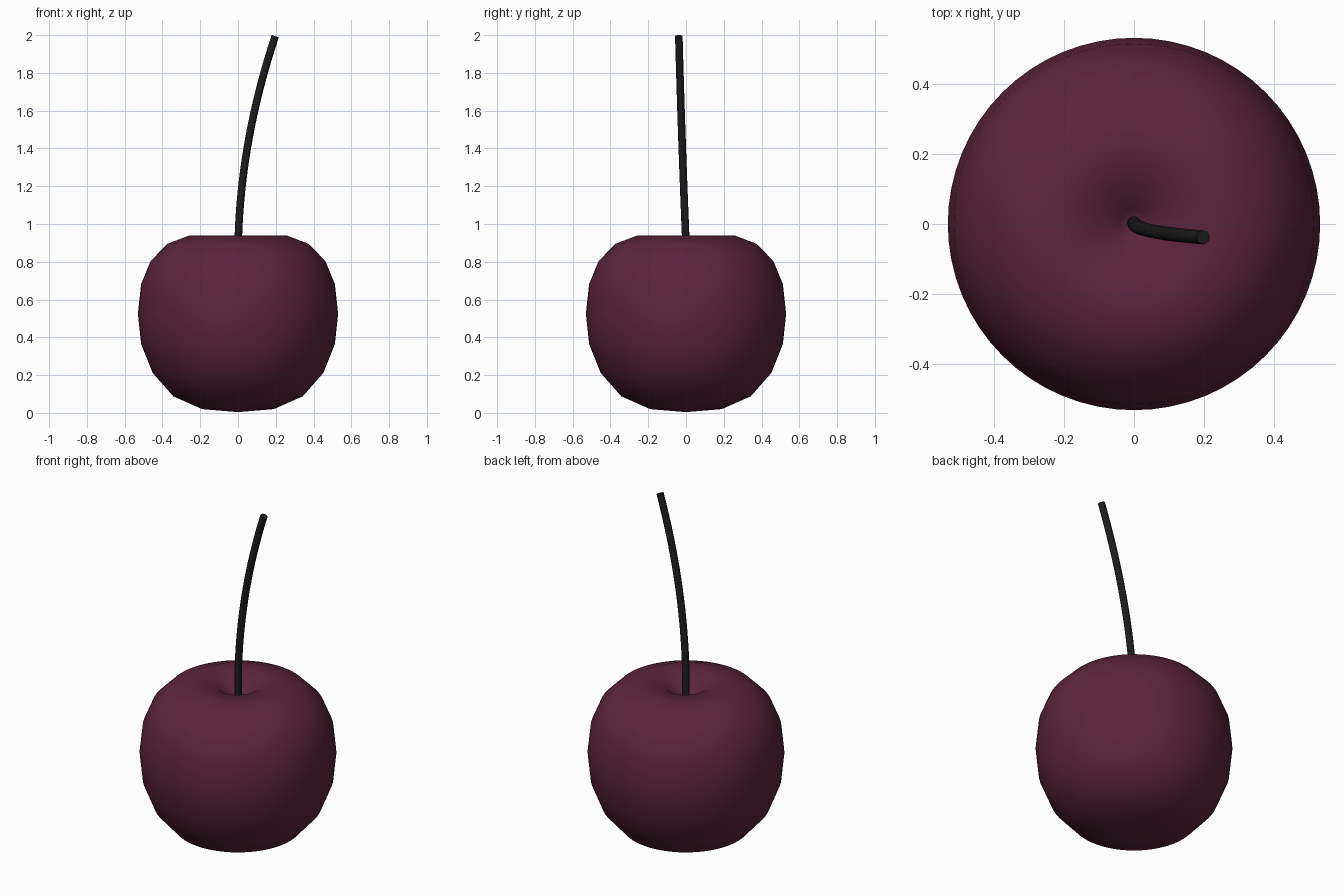
import bpy, bmesh, math

if "Cube" in bpy.data.objects:
    bpy.data.objects.remove(bpy.data.objects["Cube"])


def paint(obj, name, color):
    mat = bpy.data.materials.new(name)
    mat.diffuse_color = color
    mat.use_nodes = True
    mat.node_tree.nodes["Principled BSDF"].inputs["Base Color"].default_value = mat.diffuse_color
    obj.data.materials.append(mat)


# Fruit: half profile (radius, height) spun around the z axis
profile = [(0, 0.004), (0.19, 0.02), (0.343, 0.088), (0.452, 0.212),
           (0.513, 0.365), (0.53, 0.525), (0.513, 0.682), (0.462, 0.805),
           (0.372, 0.896), (0.255, 0.94), (0.12, 0.92), (0.04, 0.855), (0, 0.83)]
bm = bmesh.new()
verts = [bm.verts.new((r, 0, z)) for r, z in profile]
edges = [bm.edges.new(pair) for pair in zip(verts, verts[1:])]
bmesh.ops.spin(bm, geom=verts + edges, cent=(0, 0, 0), axis=(0, 0, 1),
               angle=math.tau, steps=64, use_duplicate=False)
bmesh.ops.remove_doubles(bm, verts=bm.verts, dist=0.0005)
bmesh.ops.recalc_face_normals(bm, faces=bm.faces)
mesh = bpy.data.meshes.new("fruit")
bm.to_mesh(mesh)
bm.free()
mesh.shade_smooth()
fruit = bpy.data.objects.new("fruit", mesh)
bpy.context.collection.objects.link(fruit)
paint(fruit, "cherry_red", (0.107, 0.018, 0.044, 1))

# Stem: round bevelled curve leaning to the right
curve = bpy.data.curves.new("stem", "CURVE")
curve.dimensions = "3D"
curve.bevel_depth = 0.02
curve.bevel_resolution = 4
curve.resolution_u = 20
curve.use_fill_caps = True
start, bend, tip = (0, 0.003, 0.82), (0, -0.022, 1.4), (0.197, -0.038, 1.994)
spline = curve.splines.new("BEZIER")
spline.bezier_points.add(1)
for point, end in zip(spline.bezier_points, (start, tip)):
    handle = [e + (b - e) * 2 / 3 for e, b in zip(end, bend)]
    point.handle_left_type = point.handle_right_type = "FREE"
    point.co = end
    point.handle_left = point.handle_right = handle
stem = bpy.data.objects.new("stem", curve)
bpy.context.collection.objects.link(stem)
paint(stem, "dark_stem", (0.012, 0.012, 0.012, 1))
